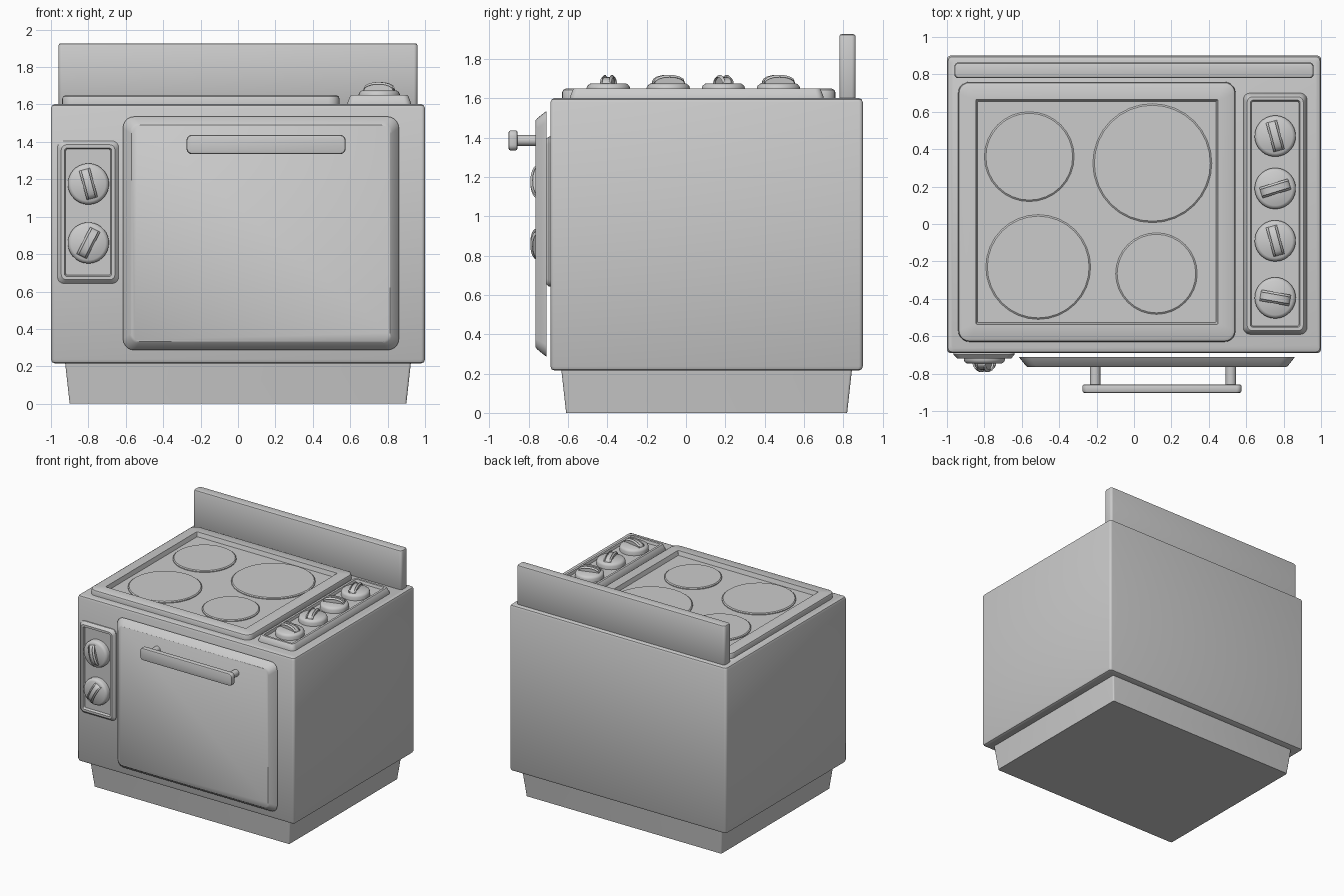
import bpy, bmesh
from math import sin, cos, pi, radians
from mathutils import Matrix

if "Cube" in bpy.data.objects:
    bpy.data.objects.remove(bpy.data.objects["Cube"])

FRONT = Matrix.Rotation(pi / 2, 4, 'X')   # local z points to -y
UP = Matrix.Identity(4)


def finish(name, bm, mat):
    bmesh.ops.recalc_face_normals(bm, faces=bm.faces[:])
    me = bpy.data.meshes.new(name)
    bm.to_mesh(me)
    bm.free()
    me.transform(mat)
    ob = bpy.data.objects.new(name, me)
    bpy.context.collection.objects.link(ob)
    bpy.context.view_layer.objects.active = ob
    bpy.ops.object.select_all(action='DESELECT')
    ob.select_set(True)
    bpy.ops.object.shade_smooth_by_angle(angle=radians(35))
    return ob


def loft(name, rings, mat):
    """Skin closed rings of points and cap both ends."""
    bm = bmesh.new()
    loops = [[bm.verts.new(p) for p in ring] for ring in rings]
    for a, b in zip(loops, loops[1:]):
        for i in range(len(a)):
            j = (i + 1) % len(a)
            bm.faces.new((a[i], a[j], b[j], b[i]))
    bm.faces.new(loops[0][::-1])
    bm.faces.new(loops[-1])
    return finish(name, bm, mat)


def rounded(w, h, r, z, n=5):
    pts = []
    for k, (sx, sy) in enumerate(((1, 1), (-1, 1), (-1, -1), (1, -1))):
        for i in range(n + 1):
            a = (k + i / n) * pi / 2
            pts.append((sx * (w / 2 - r) + r * cos(a), sy * (h / 2 - r) + r * sin(a), z))
    return pts


def slab(name, u0, u1, v0, v1, levels, frame=UP):
    """Rounded rectangle stacked through (inset, height, corner radius)."""
    mat = frame @ Matrix.Translation(((u0 + u1) / 2, (v0 + v1) / 2, 0))
    return loft(name, [rounded(u1 - u0 - 2 * i, v1 - v0 - 2 * i, r, z)
                       for i, z, r in levels], mat)


def soft(z0, z1, b, r):
    """Levels for a slab with rounded top and bottom edges."""
    k = b * 0.3
    return [(b, z0, r), (k, z0 + k, r), (0, z0 + b, r),
            (0, z1 - b, r), (k, z1 - k, r), (b, z1, r)]


def lathe(name, profile, mat, n=32):
    return loft(name, [[(r * cos(2 * pi * i / n), r * sin(2 * pi * i / n), z)
                        for i in range(n)] for r, z in profile], mat)


def knob(name, u, v, base, angle, frame):
    mat = frame @ Matrix.Translation((u, v, base)) @ Matrix.Rotation(radians(angle), 4, 'Z')
    lathe(name + "_dial", [(.11, 0), (.11, .035), (.105, .046), (.092, .055)], mat)
    # arched grip, narrowing towards the top
    rings = []
    for s, dz in ((.03, 0), (.03, -.012), (.018, 0)):
        top = [(.08 * cos(pi * i / 8), .068 + .032 * sin(pi * i / 8) + dz) for i in range(9)]
        rings.append((s, top))
    bm_rings = []
    for side, idx in ((-1, 2), (-1, 1), (1, 1), (1, 2)):
        s, top = rings[idx]
        bm_rings.append([(x, side * s, z) for x, z in [(-.08, .04), (.08, .04)] + top])
    loft(name + "_grip", bm_rings, mat)


# body, plinth and backsplash
slab("body", -1, 1, -.69, .90, soft(.215, 1.602, .022, .02))
slab("plinth", -.925, .925, -.635, .845, [(.025, 0, .012), (0, .225, .012)])
slab("backsplash", -.96, .96, .78, .863, soft(1.59, 1.927, .012, .02))

# cooktop tray with sunken surface and hot plates
slab("cooktop", -.94, .543, -.63, .76,
     [(0, 1.595, .06), (0, 1.632, .06), (.005, 1.643, .055), (.018, 1.65, .05),
      (.094, 1.65, .006), (.104, 1.615, .005)])
for i, (x, y, r) in enumerate([(-.56, .36, .24), (.098, .325, .318),
                               (-.512, -.23, .28), (.12, -.265, .218)]):
    lathe(f"hot_plate_{i + 1}", [(r, 1.6), (r, 1.622), (r - .008, 1.628)],
          Matrix.Translation((x, y, 0)))


# control panels: raised frame with a recess
def panel_levels(z, h):
    return [(0, z - .005, .035), (0, z + .008, .035), (.014, z + h - .006, .03),
            (.02, z + h, .028), (.038, z + h, .012), (.044, z + h - .022, .01)]


slab("top_control_panel", .585, .925, -.59, .70, panel_levels(1.6, .05))
slab("front_control_panel", -.965, -.638, .643, 1.405, panel_levels(.69, .03), FRONT)
for i, (y, a) in enumerate([(.47, 105), (.19, 17), (-.09, 105), (-.395, -10)]):
    knob(f"burner_knob_{i + 1}", .755, y, 1.62, a, UP)
for i, (z, a) in enumerate([(1.175, 105), (.86, 63)]):
    knob(f"oven_knob_{i + 1}", -.8, z, .692, a, FRONT)

# oven door with bevelled front
slab("oven_door", -.615, .86, .287, 1.535,
     [(0, .71, .06), (.003, .716, .06), (.036, .757, .05), (.046, .765, .045)], FRONT)

# door handle
slab("handle_bar", -.275, .575, 1.335, 1.437, soft(.857, .903, .01, .028), FRONT)
for side, x in (("left", -.208), ("right", .518)):
    lathe(f"handle_post_{side}", [(.028, .755), (.028, .865)],
          FRONT @ Matrix.Translation((x, 1.386, 0)), 16)
